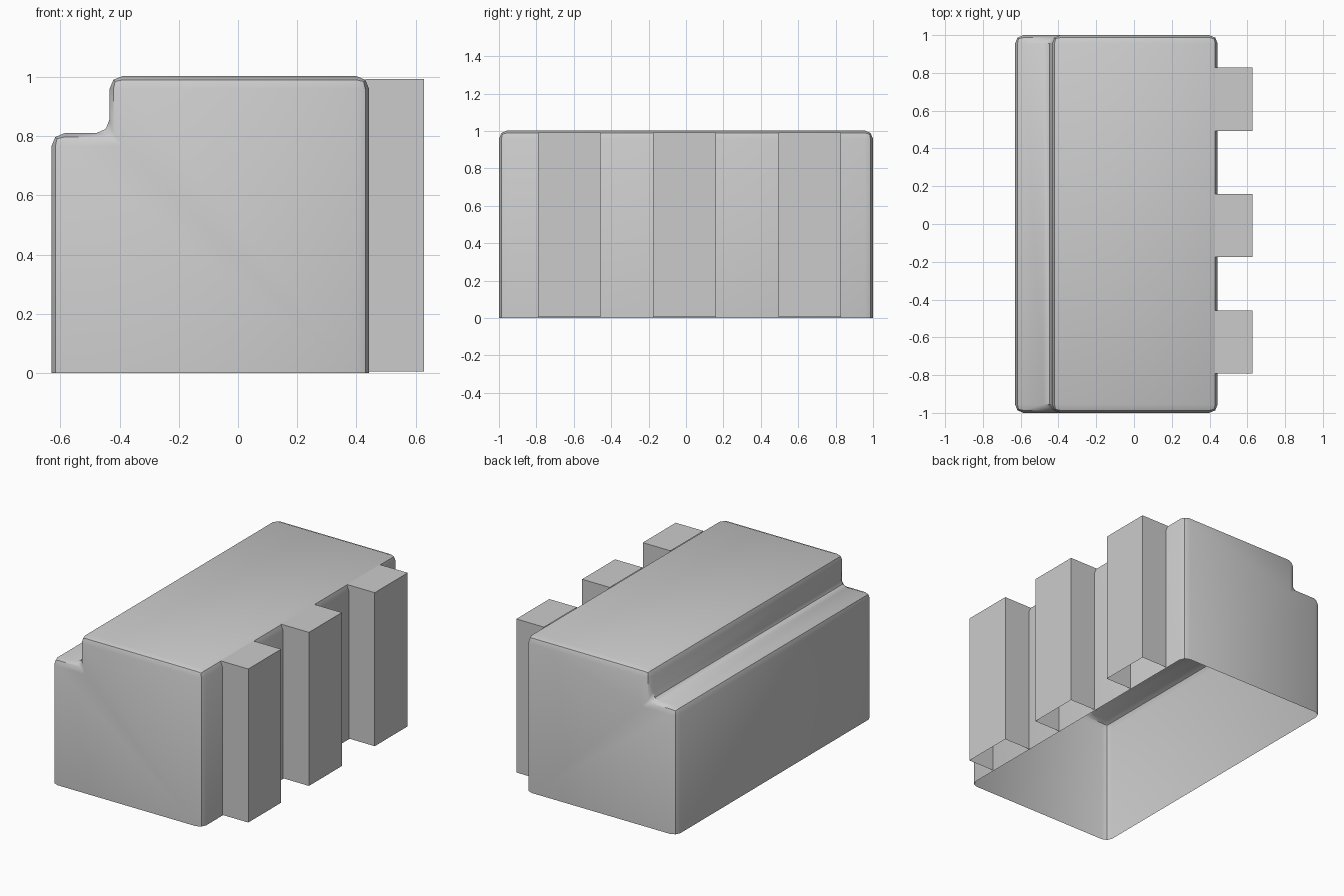
import bpy, bmesh

if "Cube" in bpy.data.objects:
    bpy.data.objects.remove(bpy.data.objects["Cube"])


def finish(name, bm):
    mesh = bpy.data.meshes.new(name)
    bm.to_mesh(mesh)
    bm.free()
    obj = bpy.data.objects.new(name, mesh)
    bpy.context.collection.objects.link(obj)
    return obj


# Stepped body: side profile swept along y, rounded, then cut open at the floor
profile = [(-0.63, -0.3), (0.443, -0.3), (0.443, 1.003),
           (-0.434, 1.003), (-0.434, 0.81), (-0.63, 0.81)]
bm = bmesh.new()
face = bm.faces.new([bm.verts.new((x, -1, z)) for x, z in profile])
ext = bmesh.ops.extrude_face_region(bm, geom=[face], use_keep_orig=True)
for v in ext["geom"]:
    if isinstance(v, bmesh.types.BMVert):
        v.co.y = 1
bmesh.ops.recalc_face_normals(bm, faces=bm.faces[:])
edges = [e for e in bm.edges if max(v.co.z for v in e.verts) > 0]
bmesh.ops.bevel(bm, geom=edges, offset=0.045, offset_type='OFFSET',
                segments=2, profile=0.5, affect='EDGES')
bmesh.ops.bisect_plane(bm, geom=bm.verts[:] + bm.edges[:] + bm.faces[:],
                       plane_co=(0, 0, 0), plane_no=(0, 0, 1), clear_inner=True)
body = finish("body", bm)
bpy.context.view_layer.objects.active = body
body.select_set(True)
bpy.ops.object.shade_smooth_by_angle(angle=0.6)
body.select_set(False)

# Three upright ribs, open underneath and where they meet the body
x0, x1, z0, z1 = 0.43, 0.628, 0.005, 0.993
for i, y in enumerate((-0.625, -0.008, 0.661)):
    bm = bmesh.new()
    bmesh.ops.create_cube(bm, size=1)
    for v in bm.verts:
        v.co.x = x1 if v.co.x > 0 else x0
        v.co.y = y + v.co.y * 0.335
        v.co.z = z1 if v.co.z > 0 else z0
    bm.normal_update()
    hidden = [f for f in bm.faces if f.normal.z < -0.5 or f.normal.x < -0.5]
    bmesh.ops.delete(bm, geom=hidden, context='FACES')
    finish(f"rib_{i + 1}", bm)
